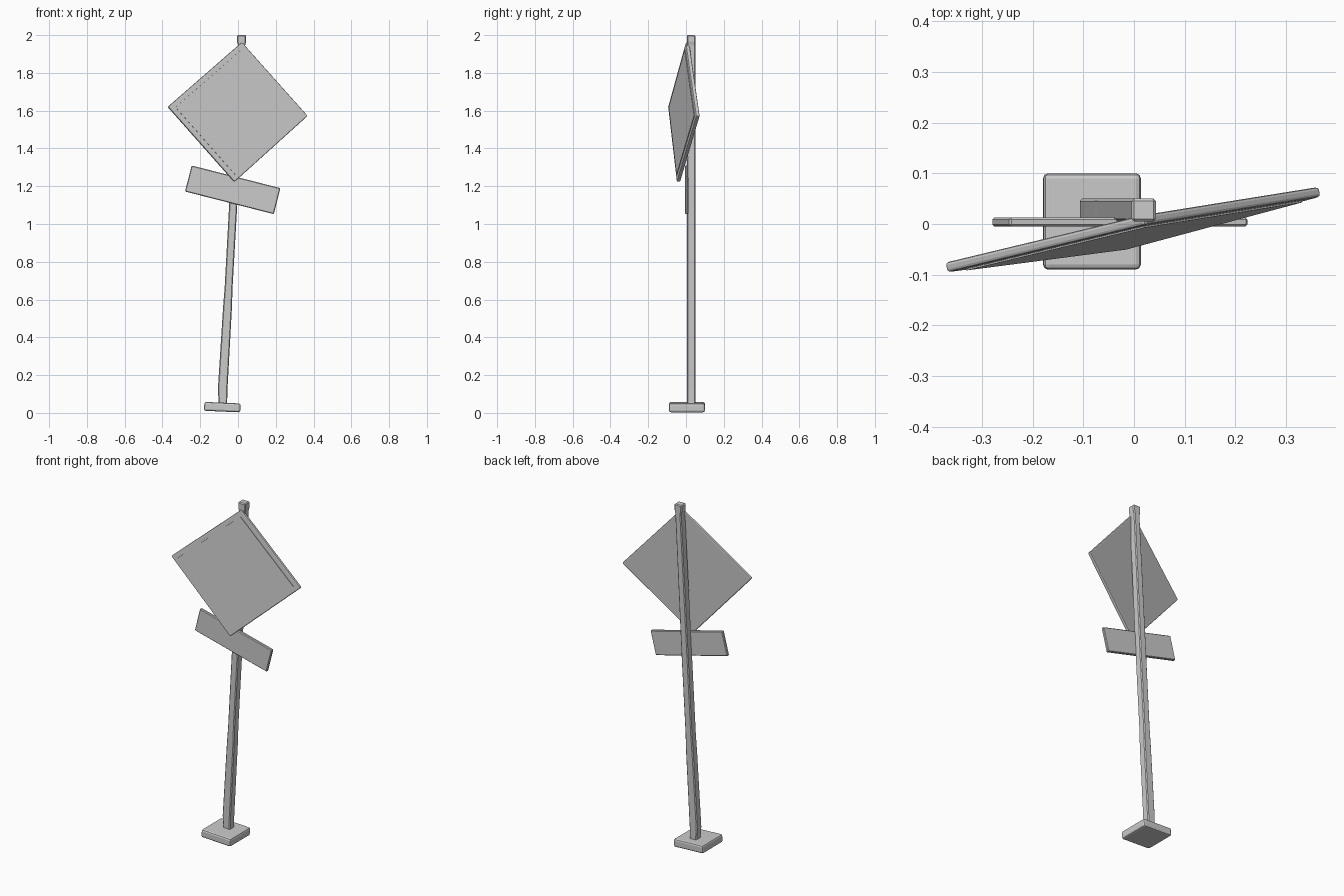
import bpy, bmesh
from math import radians
from mathutils import Matrix, Vector

if "Cube" in bpy.data.objects:
    bpy.data.objects.remove(bpy.data.objects["Cube"])


def finish(bm, name, bevel, segments):
    bmesh.ops.recalc_face_normals(bm, faces=bm.faces)
    mesh = bpy.data.meshes.new(name)
    bm.to_mesh(mesh)
    bm.free()
    ob = bpy.data.objects.new(name, mesh)
    bpy.context.collection.objects.link(ob)
    if bevel:
        mod = ob.modifiers.new("edge_bevel", "BEVEL")
        mod.width, mod.segments = bevel, segments
        mod.limit_method, mod.angle_limit = "ANGLE", radians(40)
    return ob


def box(name, centre, size, tilt, bevel, segments=1):
    bm = bmesh.new()
    bmesh.ops.create_cube(bm, size=1, matrix=Matrix.Translation(centre)
                          @ Matrix.Rotation(radians(tilt), 4, "Y")
                          @ Matrix.Diagonal((*size, 1)))
    return finish(bm, name, bevel, segments)


def slab(name, corners, front, back, bevel, segments):
    """Four corners extruded along their normal between two offsets."""
    pts = [Vector(c) for c in corners]
    n = (pts[1] - pts[3]).cross(pts[0] - pts[2]).normalized()
    if n.y > 0:
        n = -n
    bm = bmesh.new()
    a = [bm.verts.new(p + n * front) for p in pts]
    b = [bm.verts.new(p + n * back) for p in pts]
    bm.faces.new(a)
    bm.faces.new(b)
    for i in range(4):
        j = (i + 1) % 4
        bm.faces.new((a[i], a[j], b[j], b[i]))
    return finish(bm, name, bevel, segments)


# Leaning, slightly kinked post: (z, left x, right x)
sections = [(0.03, -0.100, -0.058), (0.12, -0.107, -0.056), (0.56, -0.079, -0.032),
            (0.66, -0.071, -0.029), (1.10, -0.047, -0.004), (1.945, 0.000, 0.038),
            (1.965, -0.005, 0.043), (2.00, -0.005, 0.043)]
bm = bmesh.new()
rings = [[bm.verts.new(p) for p in ((l, 0.005, z), (r, 0.005, z), (r, 0.05, z), (l, 0.05, z))]
         for z, l, r in sections]
for lo, hi in zip(rings, rings[1:]):
    for i in range(4):
        j = (i + 1) % 4
        bm.faces.new((lo[i], lo[j], hi[j], hi[i]))
bm.faces.new(rings[0])
bm.faces.new(rings[-1])
finish(bm, "post", 0.005, 1)

# Foot block
box("base", (-0.083, 0.005, 0.0305), (0.192, 0.19, 0.047), 2.5, 0.010, 2)

# Twisted diamond sign with a thin raised face panel
corners = [(0.02, 0.008, 1.962), (0.368, 0.064, 1.572),
           (-0.02, -0.040, 1.222), (-0.372, -0.086, 1.62)]
slab("diamond_plate", corners, 0.010, -0.010, 0.006, 2)
centre = sum((Vector(c) for c in corners), Vector()) / 4
inner = [centre + (Vector(c) - centre) * 0.895 for c in corners]
slab("diamond_face", inner, 0.0135, 0.0, 0, 0)

# Small tilted plate under the diamond
box("small_plate", (-0.028, 0.004, 1.181), (0.485, 0.018, 0.142), 14.3, 0.004, 1)
